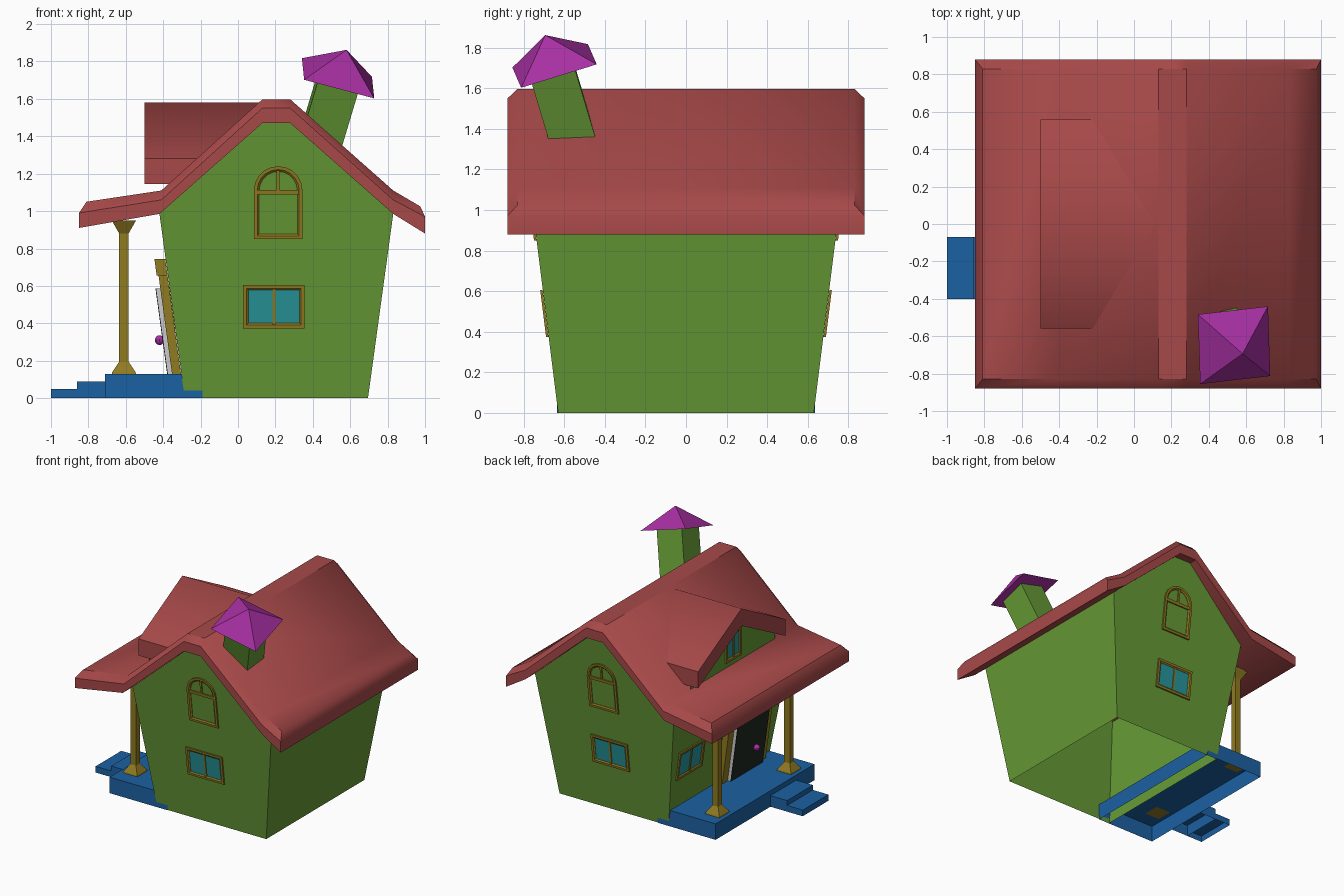
import bpy, bmesh, math
from mathutils import Vector, Matrix

if "Cube" in bpy.data.objects:
    bpy.data.objects.remove(bpy.data.objects["Cube"])


def material(name, r, g, b):
    m = bpy.data.materials.new(name)
    m.diffuse_color = (r ** 2.2, g ** 2.2, b ** 2.2, 1)
    m.use_nodes = True
    m.node_tree.nodes["Principled BSDF"].inputs["Base Color"].default_value = m.diffuse_color
    return m


GREEN = material("wall_green", .40, .60, .22)
RED = material("roof_red", .65, .29, .29)
BLUE = material("porch_blue", .13, .38, .63)
GOLD = material("trim_gold", .56, .48, .15)
TEAL = material("glass_teal", .17, .58, .60)
PURPLE = material("purple", .65, .20, .63)
DARK = material("door_dark", .14, .17, .15)


def mesh(name, verts, faces, mat=None):
    bm = bmesh.new()
    vs = [bm.verts.new(v) for v in verts]
    for f in faces:
        bm.faces.new([vs[i] for i in f])
    bmesh.ops.recalc_face_normals(bm, faces=bm.faces)
    me = bpy.data.meshes.new(name)
    bm.to_mesh(me)
    bm.free()
    ob = bpy.data.objects.new(name, me)
    bpy.context.collection.objects.link(ob)
    if mat:
        me.materials.append(mat)
    return ob


def smooth(ob, degrees):
    bpy.ops.object.select_all(action='DESELECT')
    ob.select_set(True)
    bpy.context.view_layer.objects.active = ob
    bpy.ops.object.shade_smooth_by_angle(angle=math.radians(degrees))


def loft(name, rings, mat=None, caps=(True, True), loop=False):
    """Bridge equal rings of points; loop joins the last ring to the first."""
    n, k = len(rings[0]), len(rings)
    faces = [(r * n + i, r * n + (i + 1) % n, (r + 1) % k * n + (i + 1) % n, (r + 1) % k * n + i)
             for r in range(k if loop else k - 1) for i in range(n)]
    if not loop:
        if caps[0]:
            faces.append(range(n))
        if caps[1]:
            faces.append(range((k - 1) * n, k * n))
    return mesh(name, [p for r in rings for p in r], faces, mat)


def square(hx, hy, cx=0, cy=0):
    return [(cx + sx * hx, cy + sy * hy) for sx, sy in ((-1, -1), (1, -1), (1, 1), (-1, 1))]


# Wall coordinates: a along the wall, b height, d distance out of the wall
def front_wall(a, b, d): return (a, -(.63 + .125 * b + d), b)
def back_wall(a, b, d): return (a, .63 + .125 * b + d, b)
def porch_wall(a, b, d): return (-(.285 + .137 * b + d), a, b)
def dormer_face(a, b, d): return (-.42 - d, a, b)


def panel(name, wall, a0, a1, b0, b1, d0, d1, mat=None):
    pts = [(a0, b0), (a1, b0), (a1, b1), (a0, b1)]
    return loft(name, [[wall(a, b, d) for a, b in pts] for d in (d0, d1)], mat)


def outline(c, w, b0, b1, inset, arched):
    h = w / 2 - inset
    pts = [(c - h, b0 + inset), (c + h, b0 + inset)]
    if arched:
        zc = b1 - w / 2
        return pts + [(c + h * math.cos(t * math.pi / 10), zc + h * math.sin(t * math.pi / 10)) for t in range(11)]
    return pts + [(c + h, b1 - inset), (c - h, b1 - inset)]


def window(name, wall, c, w, b0, b1, arched=False):
    section = [(0, .001), (0, .013), (.018, .013), (.028, .005), (.028, .001)]
    loft(name + "_frame", [[wall(a, b, d) for a, b in outline(c, w, b0, b1, i, arched)]
                           for i, d in section], GOLD, loop=True)
    split = b1 - w / 2 - .01 if arched else b0 + .02
    panel(name + "_mullion", wall, c - .008, c + .008, split, b1 - .02, .001, .01, GOLD)
    if arched:
        panel(name + "_crossbar", wall, c - w / 2 + .02, c + w / 2 - .02, split - .012, split + .012, .001, .011, GOLD)
    else:
        panel(name + "_glass", wall, c - w / 2 + .02, c + w / 2 - .02, b0 + .02, b1 - .02, .001, .004, TEAL)


# House walls: gable profile, flaring outward with height, open below
gable = [(-.285, 0), (.695, 0), (.83, .985), (.28, 1.47), (.13, 1.47), (-.42, .985)]
body = [w(x, z, 0) for w in (front_wall, back_wall) for x, z in gable]
mesh("house_walls", body, [range(6), range(6, 12), (1, 2, 8, 7), (0, 5, 11, 6)], GREEN)

# Main roof: underside, rim and chamfered top, lofted across the width
under = [(-.85, .91), (-.42, .985), (.13, 1.47), (.28, 1.47), (.83, .985), (1, .88)]
rim = [(-.85, .99), (-.41, 1.06), (.13, 1.55), (.28, 1.55), (.83, 1.06), (1, .97)]
top = [(-.81, 1.05), (-.41, 1.11), (.13, 1.597), (.28, 1.597), (.83, 1.11), (.975, 1.025)]
strips = [[(x, y, z) for x, z in line] for line, y in
          ((under, -.88), (rim, -.88), (top, -.83), (top, .83), (rim, .88), (under, .88))]
n = 6
roof_faces = [(r * n + i, r * n + i + 1, (r + 1) % 6 * n + i + 1, (r + 1) % 6 * n + i)
              for r in range(6) for i in range(n - 1)]
for e in (0, n - 1):  # eave edges: vertical rim, then sloping chamfer
    roof_faces += [(e, n + e, 4 * n + e, 5 * n + e), (n + e, 2 * n + e, 3 * n + e, 4 * n + e)]
smooth(mesh("main_roof", [p for s in strips for p in s], roof_faces, RED), 38)

# Dormer roof, its back end buried in the main roof slope
dormer = [(-.56, 1.145), (-.56, 1.28), (0, 1.58), (.56, 1.28), (.56, 1.145), (0, 1.44)]
d_front = [(-.5, y, z) for y, z in dormer]
d_back = [(-.39 + (z - 1.11) / .9, y, z) for y, z in dormer]
smooth(loft("dormer_roof", [d_front, d_back], RED), 58)
mesh("dormer_wall", [(-.42, y, z) for y, z in ((-.54, 1.09), (.54, 1.09), (.54, 1.17), (0, 1.46), (-.54, 1.17))],
     [range(5)], GREEN)
window("dormer_window", dormer_face, 0, .2, 1.15, 1.38)

# Windows on both gables and beside the door
for tag, wall in (("front", front_wall), ("back", back_wall)):
    window(tag + "_lower_window", wall, .192, .328, .373, .605)
    window(tag + "_arched_window", wall, .215, .26, .85, 1.24, arched=True)
window("porch_window", porch_wall, .45, .328, .373, .605)

# Porch slab and steps, open below
for name, x0, x1, y0, y1, h in (("porch_slab", -.71, -.19, -.635, .635, .13),
                                ("upper_step", -.86, -.71, -.40, -.07, .09),
                                ("lower_step", -1, -.86, -.40, -.07, .05)):
    base = square((x1 - x0) / 2, (y1 - y0) / 2, (x0 + x1) / 2, (y0 + y1) / 2)
    loft(name, [[(x, y, z) for x, y in base] for z in (0, h)], BLUE, caps=(False, True))

# Porch posts with flared ends
for side, y in (("front", -.45), ("back", .47)):
    loft(side + "_post", [[(px, py, z) for px, py in square(h, h, -.61, y)]
                          for h, z in ((.065, .13), (.062, .14), (.025, .195), (.025, .88), (.065, .95))], GOLD)

# Door with frame and knob
for tag, a in (("front", -.52), ("back", -.03)):
    panel("door_jamb_" + tag, porch_wall, a, a + .07, .13, .66, .002, .05, GOLD)
panel("door_head", porch_wall, -.54, .06, .655, .745, .002, .06, GOLD)
panel("door_recess", porch_wall, -.45, -.03, .13, .655, .002, .03, DARK)
panel("door_leaf", porch_wall, -.445, -.035, .13, .585, .003, .072)
panel("door_face", porch_wall, -.445, -.035, .13, .585, .072, .076, DARK)
bpy.ops.mesh.primitive_uv_sphere_add(segments=10, ring_count=8, radius=.026, location=porch_wall(-.31, .31, .092))
knob = bpy.context.object
knob.name = "door_knob"
knob.data.materials.append(PURPLE)
bpy.ops.object.shade_smooth_by_angle()

# Crooked chimney with pyramid cap
axis = Vector((.3, -.3, 1)).normalized()
side = Vector((.37, .04, -.09))
side = (side - axis * side.dot(axis)).normalized()
tilt = Matrix((side, axis.cross(side), axis)).transposed().to_4x4()
tilt.translation = (.535, -.648, 1.71)
shaft = loft("chimney_shaft", [[(x, y, z) for x, y in square(.112, .112, .005, -.018)] for z in (-.45, .01)], GREEN)
cap = mesh("chimney_cap", [(x, y, 0) for x, y in square(.195, .195)] + [(0, 0, .165)],
           [range(4), (0, 1, 4), (1, 2, 4), (2, 3, 4), (3, 0, 4)], PURPLE)
shaft.matrix_world = tilt @ Matrix.Rotation(math.radians(-3), 4, 'Z')
cap.matrix_world = tilt
